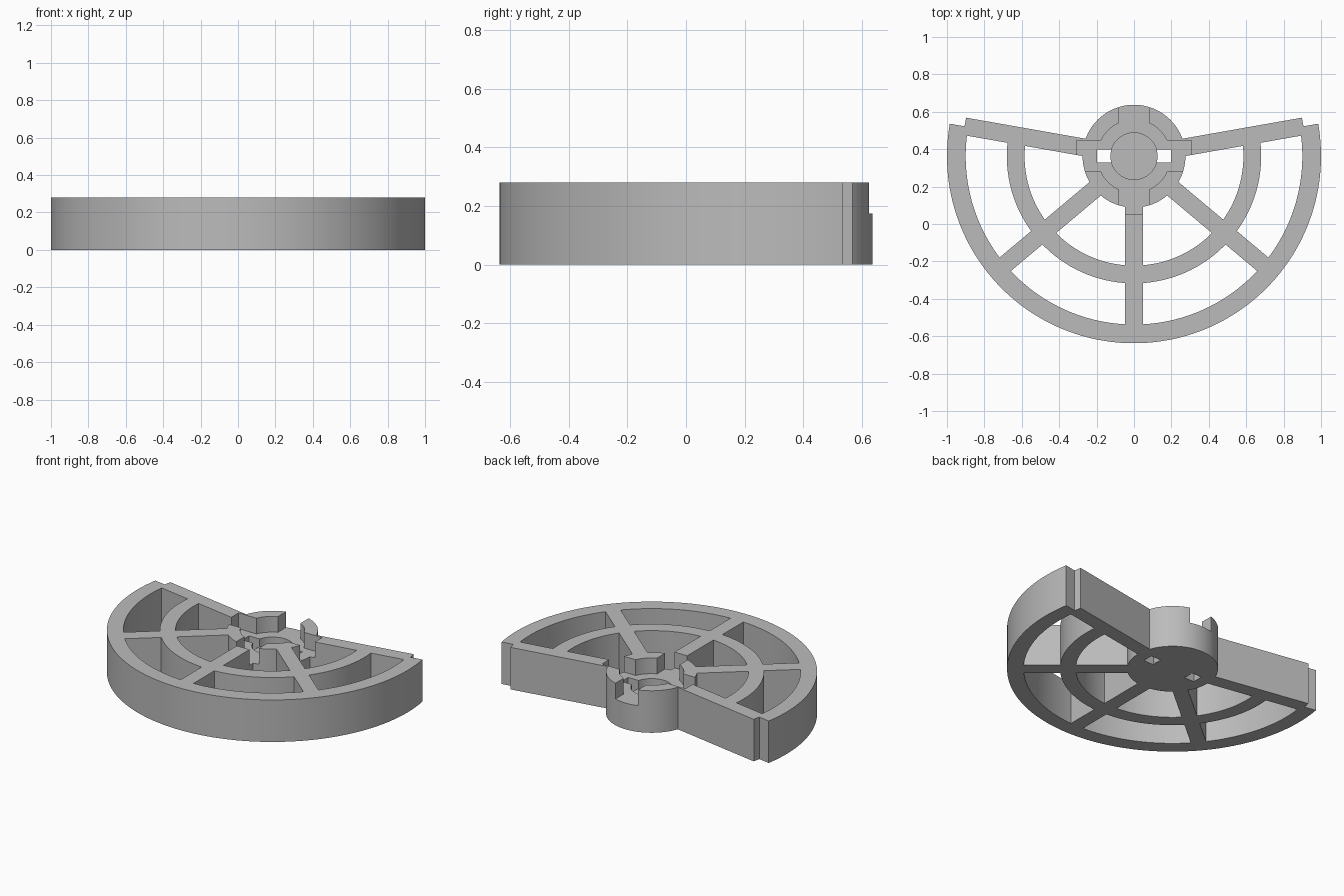
import bpy
import math
from mathutils import Matrix

cube = bpy.data.objects.get("Cube")
if cube:
    bpy.data.objects.remove(cube, do_unlink=True)

HEIGHT = 0.28      # full thickness
SEAT = 0.175       # floor of the cross recess
CY = 0.3625        # hub centre
START, END = math.radians(-190), math.radians(10)

grey = bpy.data.materials.new("plain_grey")
grey.use_nodes = True
colour = (0.5, 0.5, 0.5, 1)
grey.diffuse_color = colour
grey.node_tree.nodes["Principled BSDF"].inputs["Base Color"].default_value = colour


def prism(name, outline, z0, z1):
    """Extrude a counter-clockwise outline, placed around the hub centre."""
    n = len(outline)
    verts = [(x, y + CY, z) for z in (z0, z1) for x, y in outline]
    faces = [list(range(n))[::-1], list(range(n, 2 * n))]
    faces += [(i, (i + 1) % n, n + (i + 1) % n, n + i) for i in range(n)]
    mesh = bpy.data.meshes.new(name)
    mesh.from_pydata(verts, [], faces)
    mesh.materials.append(grey)
    obj = bpy.data.objects.new(name, mesh)
    bpy.context.collection.objects.link(obj)
    return obj


def arc(radius, a0, a1, steps):
    return [(radius * math.cos(a0 + (a1 - a0) * i / steps),
             radius * math.sin(a0 + (a1 - a0) * i / steps)) for i in range(steps + 1)]


def disc(name, radius, z0, z1):
    return prism(name, arc(radius, 0, math.tau, 96)[:-1], z0, z1)


def sector(name, inner, outer):
    outline = arc(outer, START, END, 100) + arc(inner, END, START, 100)
    return prism(name, outline, 0, HEIGHT)


def bar(name, r0, r1, half, degrees, z0, z1):
    """Straight bar running outward from the hub centre."""
    turn = Matrix.Rotation(math.radians(degrees), 2)
    corners = [(r0, -half), (r1, -half), (r1, half), (r0, half)]
    outline = []
    for x, y in corners:
        outline.append((turn[0][0] * x + turn[0][1] * y, turn[1][0] * x + turn[1][1] * y))
    return prism(name, outline, z0, z1)


def combine(target, tool, operation):
    mod = target.modifiers.new(operation, 'BOOLEAN')
    mod.operation = operation
    mod.solver = 'EXACT'
    mod.object = tool
    bpy.context.view_layer.objects.active = target
    bpy.ops.object.modifier_apply(modifier=mod.name)
    bpy.data.objects.remove(tool, do_unlink=True)


# Hub, two curved rims and five spokes
wheel = disc("half_wheel", 0.275, 0, HEIGHT)
for angle in (10, -40, -90, -140, -190):
    reach = 0.92 if angle in (10, -190) else 0.95
    combine(wheel, bar("spoke", 0.1, reach, 0.047, angle, 0, HEIGHT), 'UNION')
combine(wheel, sector("middle_rim", 0.585, 0.68), 'UNION')
combine(wheel, sector("outer_rim", 0.9, 1.0), 'UNION')

# Cross recess, round recess and centre pocket in the hub
TOP = HEIGHT + 0.1
combine(wheel, disc("round_recess", 0.195, SEAT, TOP), 'DIFFERENCE')
for angle in (0, 90):
    combine(wheel, bar("cross_slot", -0.308, 0.308, 0.083, angle, SEAT, TOP), 'DIFFERENCE')
combine(wheel, disc("centre_pocket", 0.125, 0.12, TOP), 'DIFFERENCE')

# Two through holes beside the pocket floor
combine(wheel, bar("through_slot", -0.197, 0.197, 0.035, 0, -0.1, TOP), 'DIFFERENCE')
combine(wheel, disc("pocket_floor", 0.126, 0, 0.12), 'UNION')

bpy.ops.object.select_all(action='DESELECT')
wheel.select_set(True)
bpy.context.view_layer.objects.active = wheel
bpy.ops.object.shade_smooth_by_angle(angle=math.radians(30))
